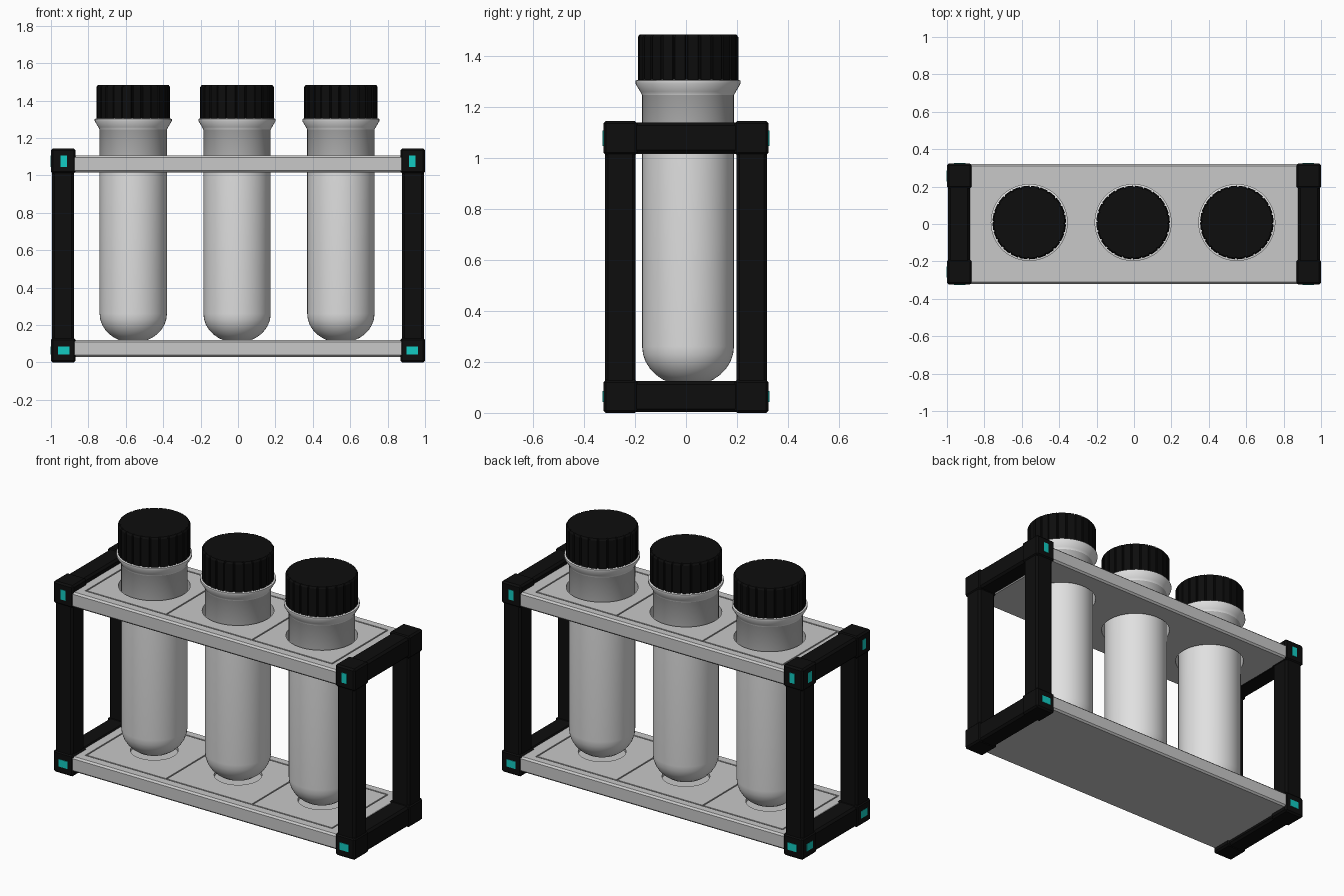
import bpy, bmesh, math
from mathutils import Matrix, Vector

if "Cube" in bpy.data.objects:
    bpy.data.objects.remove(bpy.data.objects["Cube"])


def mat(name, r, g, b):
    m = bpy.data.materials.new(name)
    m.diffuse_color = (r, g, b, 1)
    m.use_nodes = True
    m.node_tree.nodes["Principled BSDF"].inputs["Base Color"].default_value = m.diffuse_color
    return m


BLACK = mat("matte black", 0.004, 0.004, 0.004)
GREY = mat("shelf grey", 0.58, 0.58, 0.58)
WHITE = mat("tube white", 0.75, 0.75, 0.75)
NECK = mat("neck grey", 0.45, 0.45, 0.45)
CYAN = mat("cyan", 0.006, 0.60, 0.54)


def finish(name, bm, *mats):
    bmesh.ops.recalc_face_normals(bm, faces=bm.faces)
    me = bpy.data.meshes.new(name)
    bm.to_mesh(me)
    bm.free()
    for m in mats:
        me.materials.append(m)
    ob = bpy.data.objects.new(name, me)
    bpy.context.collection.objects.link(ob)
    return ob


def box(name, lo, hi, m, bevel=0.0):
    lo, hi = Vector(lo), Vector(hi)
    bm = bmesh.new()
    bmesh.ops.create_cube(bm, size=1, matrix=Matrix.Translation((lo + hi) / 2)
                          @ Matrix.Diagonal((*(hi - lo), 1)))
    if bevel:
        bmesh.ops.bevel(bm, geom=bm.edges[:], offset=bevel, segments=1, affect='EDGES')
    return finish(name, bm, m)


def disc(name, x, y, z0, z1, r, m, n=48):
    bm = bmesh.new()
    bmesh.ops.create_cone(bm, cap_ends=True, segments=n, radius1=r, radius2=r, depth=z1 - z0,
                          matrix=Matrix.Translation((x, y, (z0 + z1) / 2)))
    return finish(name, bm, m)


def lathe(name, x, y, profile, n, *mats):
    bm = bmesh.new()
    rings = [[bm.verts.new((x + r * math.cos(2 * math.pi * i / n),
                            y + r * math.sin(2 * math.pi * i / n), z)) for i in range(n)]
             for r, z in profile]
    for a, b in zip(rings, rings[1:]):
        for i in range(n):
            bm.faces.new((a[i], a[(i + 1) % n], b[(i + 1) % n], b[i]))
    bm.faces.new(rings[0])
    bm.faces.new(rings[-1])
    return finish(name, bm, *mats)


def smooth(ob, angle):
    bpy.ops.object.select_all(action='DESELECT')
    ob.select_set(True)
    bpy.context.view_layer.objects.active = ob
    bpy.ops.object.shade_smooth_by_angle(angle=math.radians(angle))


def cut(ob, cutters):
    bpy.context.view_layer.objects.active = ob
    for c in cutters:
        mod = ob.modifiers.new("cut", 'BOOLEAN')
        mod.operation, mod.object, mod.solver = 'DIFFERENCE', c, 'EXACT'
        bpy.ops.object.modifier_apply(modifier=mod.name)
        bpy.data.objects.remove(c)


CENTRES = (-0.56, -0.005, 0.55)
CY = 0.008

# shelves: bevelled slabs with engraved panel lines and tube openings
for name, z0, z1, r, hole_z in (("bottom_shelf", 0.03, 0.12, 0.13, 0.10),
                                ("top_shelf", 1.015, 1.105, 0.195, 0.9)):
    shelf = box(name, (-0.89, -0.32, z0), (0.89, 0.32, z1), GREY, 0.01)
    g, d = 0.004, z1 - 0.006
    cutters = [box("groove", (-0.829, y - g, d), (0.809, y + g, z1 + 0.1), GREY)
               for y in (-0.26, 0.265)]
    cutters += [box("groove", (x - g, -0.262, d), (x + g, 0.267, z1 + 0.1), GREY)
                for x in (-0.825, -0.295, 0.275, 0.805)]
    cutters += [disc("hole", x, CY, hole_z, z1 + 0.1, r, GREY) for x in CENTRES]
    cut(shelf, cutters)

# end frames: corner blocks, posts, cross bars and cyan plates
for sx, side in ((-1, "left"), (1, "right")):
    def span(a, b):
        return min(sx * a, sx * b), max(sx * a, sx * b)
    bx0, bx1 = span(0.868, 1.0)
    px0, px1 = span(0.877, 0.994)
    for sy, end in ((-1, "front"), (1, "back")):
        y0, y1 = sorted((sy * 0.19, sy * 0.324))
        w0, w1 = sorted((sy * 0.197, sy * 0.317))
        box(f"{side}_{end}_post", (px0, w0, 0.08), (px1, w1, 1.06), BLACK, 0.012)
        for z0, z1, lvl in ((0.0, 0.13, "bottom"), (1.01, 1.143, "top")):
            box(f"{side}_{end}_{lvl}_corner", (bx0, y0, z0), (bx1, y1, z1), BLACK, 0.01)
            w, h, zc = (0.03, 0.022, 0.064) if lvl == "bottom" else (0.017, 0.03, 1.076)
            xc = sx * 0.932
            f0, f1 = sorted((sy * 0.322, sy * 0.3265))
            box(f"{side}_{end}_{lvl}_plate", (xc - w, f0, zc - h), (xc + w, f1, zc + h), CYAN)
            if sx < 0:
                yc = sy * 0.257
                box(f"side_{end}_{lvl}_plate", (-1.0015, yc - w, zc - h),
                    (-0.996, yc + w, zc + h), CYAN)
    for z0, z1, lvl in ((0.004, 0.124, "bottom"), (1.017, 1.137, "top")):
        box(f"{side}_{lvl}_bar", (px0, -0.25, z0), (px1, 0.25, z1), BLACK, 0.012)

# tubes: rounded base, straight body, flared lip
base = [(0.18 * math.sin(t * math.pi / 16), 0.26 - 0.155 * math.cos(t * math.pi / 16))
        for t in range(1, 9)]
profile = base + [(0.18, 1.06), (0.18, 1.245), (0.187, 1.258), (0.206, 1.29),
                  (0.206, 1.302), (0.19, 1.306)]
# caps: ribbed outline with a small chamfer
RIBS = 24
for k, x in enumerate(CENTRES, 1):
    tube = lathe(f"tube_{k}", x, CY, profile, 48, WHITE, NECK)
    for p in tube.data.polygons:
        if 1.07 < p.center.z < 1.24:
            p.material_index = 1
    smooth(tube, 35)

    bm = bmesh.new()
    rings = []
    for s, z in ((1, 1.303), (1, 1.472), (0.965, 1.482)):
        ring = []
        for i in range(RIBS):
            for f, r in ((0.0, 0.197), (0.78, 0.197), (0.84, 0.191), (0.94, 0.191)):
                a = 2 * math.pi * (i + f) / RIBS
                ring.append(bm.verts.new((x + s * r * math.cos(a), CY + s * r * math.sin(a), z)))
        rings.append(ring)
    n = len(rings[0])
    for a, b in zip(rings, rings[1:]):
        for i in range(n):
            bm.faces.new((a[i], a[(i + 1) % n], b[(i + 1) % n], b[i]))
    bm.faces.new(rings[0])
    bm.faces.new(rings[-1])
    finish(f"cap_{k}", bm, BLACK)
